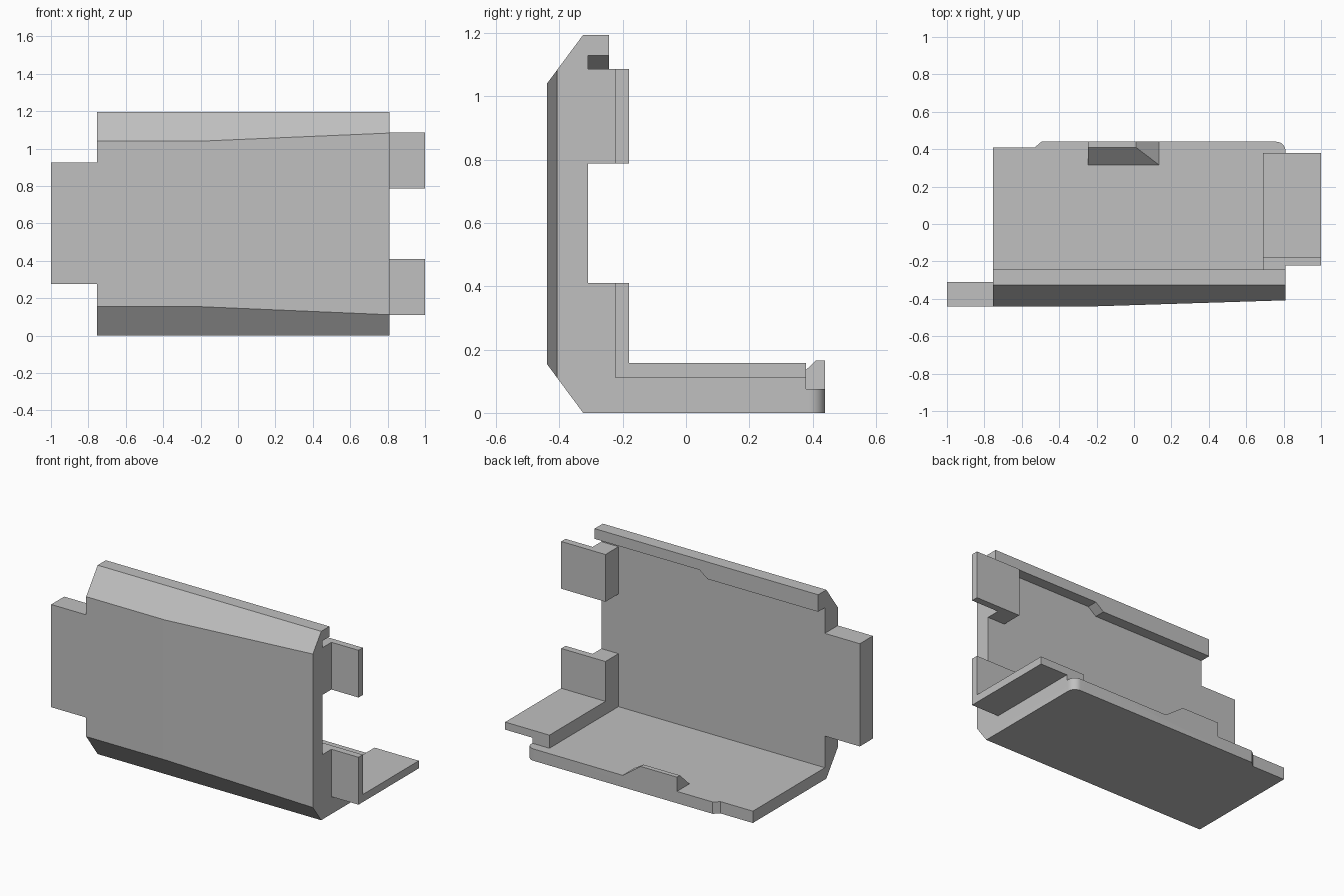
import bpy, bmesh, math

if "Cube" in bpy.data.objects:
    bpy.data.objects.remove(bpy.data.objects["Cube"], do_unlink=True)

grey = bpy.data.materials.new("plain grey")
GREY = (0.53, 0.53, 0.53, 1)
grey.diffuse_color = GREY
grey.use_nodes = True
grey.node_tree.nodes["Principled BSDF"].inputs["Base Color"].default_value = GREY


def loft(name, rings):
    """Closed solid through matching rings of points."""
    bm = bmesh.new()
    loops = [[bm.verts.new(p) for p in ring] for ring in rings]
    for a, b in zip(loops, loops[1:]):
        for i in range(len(a)):
            j = (i + 1) % len(a)
            bm.faces.new((a[i], a[j], b[j], b[i]))
    bm.faces.new(loops[0])
    bm.faces.new(loops[-1])
    bmesh.ops.recalc_face_normals(bm, faces=bm.faces)
    mesh = bpy.data.meshes.new(name)
    bm.to_mesh(mesh)
    bm.free()
    mesh.materials.append(grey)
    obj = bpy.data.objects.new(name, mesh)
    bpy.context.collection.objects.link(obj)
    return obj


def box(name, x, y, z):
    ring = [(x[0], y[0]), (x[1], y[0]), (x[1], y[1]), (x[0], y[1])]
    return loft(name, [[(a, b, h) for a, b in ring] for h in z])


LEFT, RIGHT, TOP = -0.755, 0.81, 1.195
INNER, BACK, FLOOR = -0.31, 0.44, 0.075
SLOPE = 0.155 / 0.115


# Front wall: bevelled top and bottom, front face tapering back towards one end
def wall_ring(x, front):
    rise = (-0.325 - front) * SLOPE
    return [(x, front, rise), (x, -0.325, 0), (x, INNER, 0),
            (x, INNER, TOP), (x, -0.325, TOP), (x, front, TOP - rise)]


body = loft("bracket_body", [wall_ring(LEFT, -0.44), wall_ring(-0.2, -0.44),
                             wall_ring(RIGHT, -0.408)])
parts = []

# Floor plate with a stepped rear edge and one rounded corner
R = 0.05
outline = [(LEFT, -0.32), (RIGHT, -0.32)]
outline += [(RIGHT - R + R * math.cos(a), BACK - R + R * math.sin(a))
            for a in (math.radians(90 * i / 8) for i in range(9))]
outline += [(-0.495, BACK), (-0.53, 0.41), (LEFT, 0.41)]
parts.append(loft("floor_plate", [[(x, y, z) for x, y in outline] for z in (0, FLOOR)]))

# Wedge-shaped catch on the rear edge of the floor
catch_low = [(-0.245, 0.315), (0.135, 0.315), (0.135, BACK), (-0.245, BACK)]
catch_high = [(-0.245, 0.41), (0.01, 0.41), (0.01, BACK), (-0.245, BACK)]
parts.append(loft("catch", [[(x, y, 0.04) for x, y in catch_low],
                            [(x, y, FLOOR) for x, y in catch_low],
                            [(x, y, 0.165) for x, y in catch_high]]))

# Top lip with a stepped lower edge
lip = [(LEFT, TOP), (LEFT, 1.087), (0.02, 1.087), (0.075, 1.13), (RIGHT, 1.13), (RIGHT, TOP)]
parts.append(loft("top_lip", [[(x, y, z) for x, z in lip] for y in (-0.32, -0.243)]))

# Wide side tab
parts.append(box("side_tab", (-1, LEFT + 0.05), (-0.44, INNER), (0.275, 0.925)))

# Two arms: a post on the wall and a thin tab reaching outwards
for name, low, post_low, high in (("upper", 0.788, 0.788, 1.087), ("lower", 0.11, 0.04, 0.41)):
    parts.append(box(name + "_post", (0.69, RIGHT), (-0.33, -0.18), (post_low, high)))
    parts.append(box(name + "_tab", (0.75, 1), (-0.223, -0.18), (low, high)))

# Shelf over the floor and the block that carries it
parts.append(box("shelf", (0.69, 1), (-0.223, 0.38), (0.11, 0.158)))
parts.append(box("shelf_block", (0.69, RIGHT), (-0.25, 0.38), (0.04, 0.158)))

# Join all parts into one solid
bpy.ops.object.select_all(action="DESELECT")
bpy.context.view_layer.objects.active = body
body.select_set(True)
for part in parts:
    mod = body.modifiers.new("join", "BOOLEAN")
    mod.operation = "UNION"
    mod.solver = "EXACT"
    mod.object = part
    bpy.ops.object.modifier_apply(modifier=mod.name)
    bpy.data.objects.remove(part, do_unlink=True)

bpy.ops.object.shade_smooth_by_angle(angle=math.radians(20))
